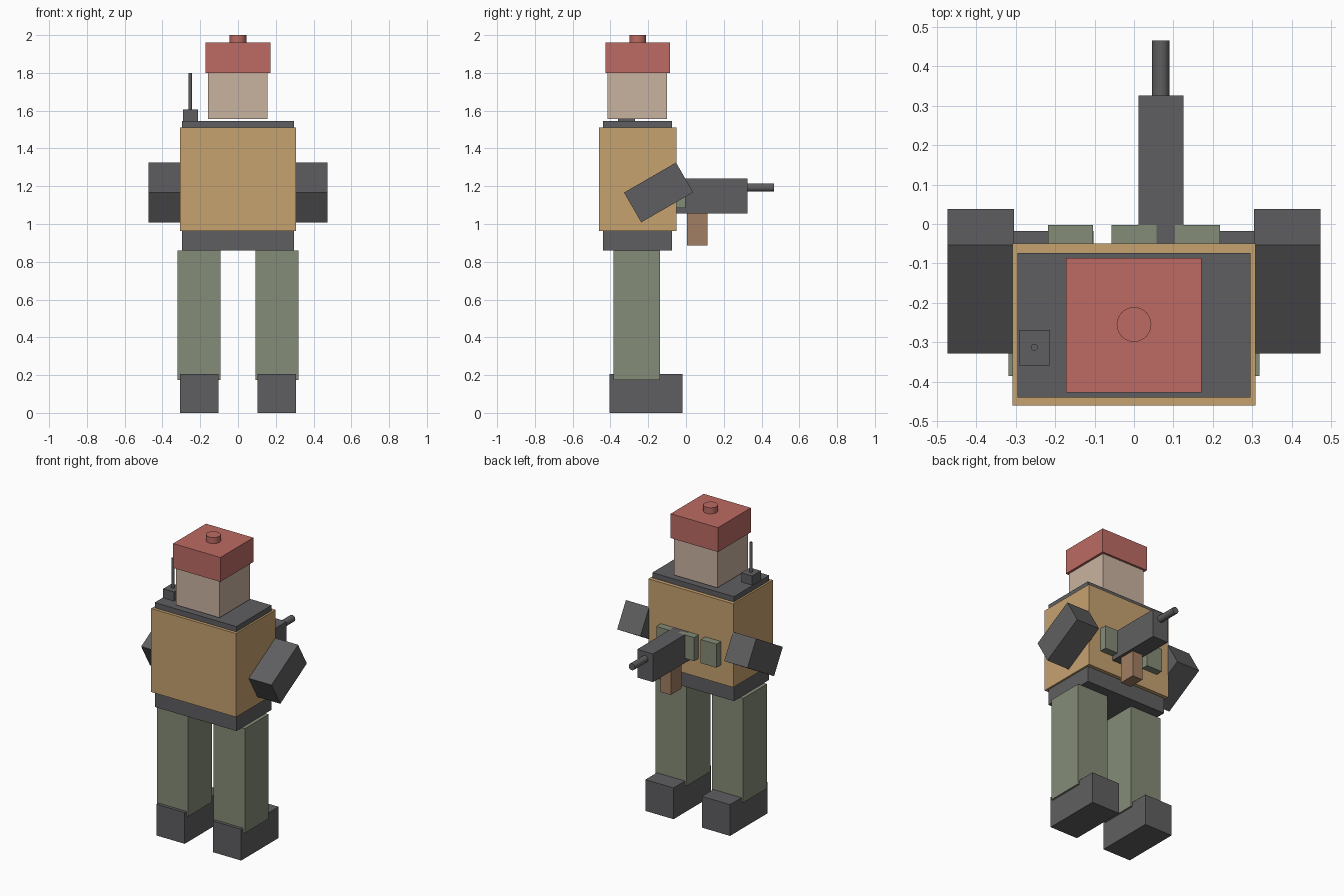
import bpy
from math import radians

cube = bpy.data.objects.get("Cube")
if cube:
    bpy.data.objects.remove(cube, do_unlink=True)


def srgb(v):
    v /= 255
    return v / 12.92 if v <= 0.04045 else ((v + 0.055) / 1.055) ** 2.4


def material(name, r, g, b):
    m = bpy.data.materials.new(name)
    m.use_nodes = True
    col = (srgb(r), srgb(g), srgb(b), 1)
    m.diffuse_color = col
    m.node_tree.nodes["Principled BSDF"].inputs["Base Color"].default_value = col
    return m


dark = material("dark grey", 95, 95, 97)
green = material("olive green", 132, 140, 120)
tan = material("tan", 199, 162, 112)
skin = material("skin", 201, 179, 160)
red = material("red", 189, 107, 99)
brown = material("brown", 162, 126, 98)


def box(name, mat, x, y, z, tilt=0):
    """Box from (low, high) spans, optionally tilted about x."""
    centre = [(a + b) / 2 for a, b in (x, y, z)]
    bpy.ops.mesh.primitive_cube_add(size=1, location=centre)
    ob = bpy.context.object
    ob.name = name
    size = [b - a for a, b in (x, y, z)]
    for v in ob.data.vertices:
        v.co = [c * s for c, s in zip(v.co, size)]
    ob.rotation_euler.x = radians(tilt)
    ob.data.materials.append(mat)
    return ob


def rod(name, mat, radius, length, centre, tilt=0, sides=24):
    bpy.ops.mesh.primitive_cylinder_add(vertices=sides, radius=radius, depth=length,
                                        location=centre, rotation=(radians(tilt), 0, 0))
    ob = bpy.context.object
    ob.name = name
    ob.data.materials.append(mat)
    bpy.ops.object.shade_smooth_by_angle(angle=radians(40))
    return ob


# Limbs, one of each per side
for side, s in (("left", 1), ("right", -1)):
    def span(a, b):
        return tuple(sorted((a * s, b * s)))
    box(side + "_boot", dark, span(0.103, 0.307), (-0.405, -0.018), (0, 0.205))
    box(side + "_leg", green, span(0.092, 0.319), (-0.385, -0.137), (0.175, 0.86))
    box(side + "_arm", dark, span(0.304, 0.473), (-0.304, 0.014), (1.076, 1.258), 30)

# Torso and vest
box("torso", dark, (-0.296, 0.296), (-0.44, -0.074), (0.86, 1.545))
box("vest", tan, (-0.308, 0.308), (-0.46, -0.05), (0.962, 1.51))
for i in (-1, 0, 1):
    x = i * 0.161
    box("pouch", green, (x - 0.057, x + 0.057), (-0.06, -0.003), (1.085, 1.24))

# Head and cap
box("head", skin, (-0.158, 0.156), (-0.415, -0.1), (1.556, 1.8))
box("cap", red, (-0.172, 0.171), (-0.427, -0.086), (1.8, 1.96))
rod("cap_button", red, 0.044, 0.05, (0, -0.255, 1.975))

# Shoulder radio
box("radio", dark, (-0.292, -0.213), (-0.359, -0.269), (1.54, 1.605))
rod("antenna", dark, 0.009, 0.2, (-0.253, -0.313, 1.7), sides=12)

# Weapon
box("gun_body", dark, (0.011, 0.125), (-0.055, 0.326), (1.055, 1.24))
rod("gun_barrel", dark, 0.022, 0.15, (0.068, 0.39, 1.193), tilt=90)
box("gun_grip", brown, (0.03, 0.106), (0.004, 0.115), (0.885, 1.06))
